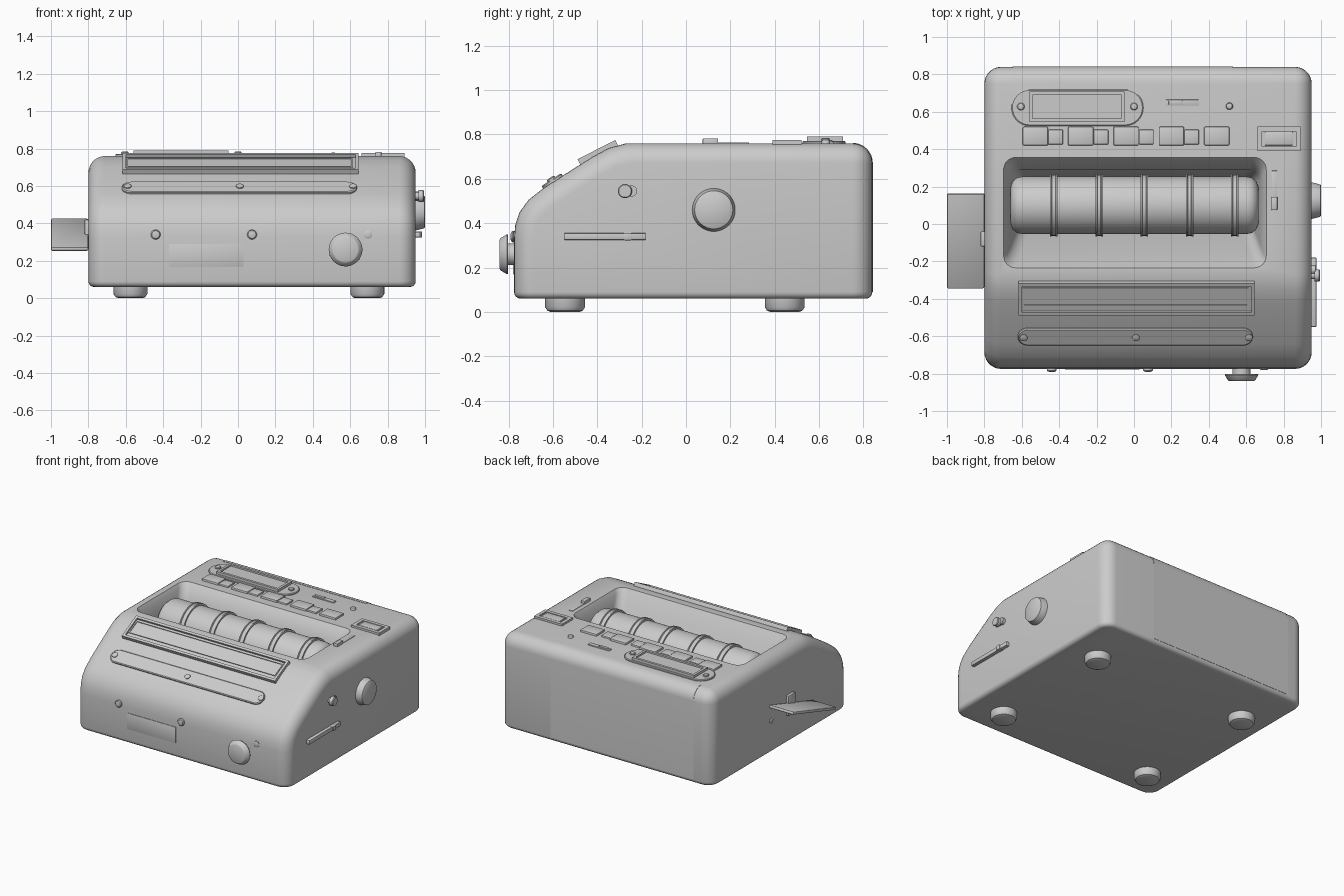
import bpy, bmesh, math
from mathutils import Matrix, Vector

if "Cube" in bpy.data.objects:
    bpy.data.objects.remove(bpy.data.objects["Cube"])


def add_mesh(name, bm, smooth=True):
    bmesh.ops.recalc_face_normals(bm, faces=bm.faces)
    me = bpy.data.meshes.new(name)
    bm.to_mesh(me)
    bm.free()
    ob = bpy.data.objects.new(name, me)
    bpy.context.collection.objects.link(ob)
    bpy.ops.object.select_all(action='DESELECT')
    bpy.context.view_layer.objects.active = ob
    ob.select_set(True)
    if smooth:
        bpy.ops.object.shade_smooth_by_angle(angle=math.radians(35))
    return ob


def box(name, xr, yr, zr, bevel=0.005, tilt=0.0):
    """Bevelled box given by ranges, tilted about x around its centre."""
    c = Vector([(r[0] + r[1]) / 2 for r in (xr, yr, zr)])
    s = [r[1] - r[0] for r in (xr, yr, zr)]
    bm = bmesh.new()
    bmesh.ops.create_cube(bm, size=1, matrix=Matrix.Diagonal((*s, 1)))
    if bevel:
        bmesh.ops.bevel(bm, geom=bm.edges[:], offset=bevel, segments=2, affect='EDGES', profile=0.5)
    bm.transform(Matrix.Translation(c) @ Matrix.Rotation(tilt, 4, 'X'))
    return add_mesh(name, bm)


def lathe(name, base, axis, profile, n=40):
    """Turned part: profile of (radius, height) along an axis from base."""
    bm = bmesh.new()
    rings = [[bm.verts.new((r * math.cos(2 * math.pi * i / n), r * math.sin(2 * math.pi * i / n), h))
              for i in range(n)] for r, h in profile]
    for a, b in zip(rings, rings[1:]):
        for i in range(n):
            bm.faces.new((a[i], a[(i + 1) % n], b[(i + 1) % n], b[i]))
    bm.faces.new(rings[0])
    bm.faces.new(rings[-1])
    q = Vector((0, 0, 1)).rotation_difference(Vector(axis))
    bm.transform(Matrix.Translation(base) @ q.to_matrix().to_4x4())
    return add_mesh(name, bm)


def rounded_rect(x0, x1, y0, y1, r, k=8):
    pts = []
    for q, (cx, cy) in enumerate(((x1 - r, y1 - r), (x0 + r, y1 - r), (x0 + r, y0 + r), (x1 - r, y0 + r))):
        for i in range(k + 1):
            a = math.pi / 2 * (q + i / k)
            pts.append((cx + r * math.cos(a), cy + r * math.sin(a)))
    return pts


def loft(name, layers, tilt=0.0, pivot=(0, 0, 0)):
    """Skin rounded rectangles (z, x0, x1, y0, y1, r) into a solid."""
    bm = bmesh.new()
    rings = [[bm.verts.new((x, y, l[0])) for x, y in rounded_rect(*l[1:])] for l in layers]
    n = len(rings[0])
    for a, b in zip(rings, rings[1:]):
        for i in range(n):
            bm.faces.new((a[i], a[(i + 1) % n], b[(i + 1) % n], b[i]))
    bm.faces.new(rings[0])
    bm.faces.new(rings[-1])
    bm.transform(Matrix.Translation(pivot) @ Matrix.Rotation(tilt, 4, 'X'))
    return add_mesh(name, bm)


def frame(name, xr, yr, z0, z1, w, tilt=0.0):
    """Rectangular frame with open middle, tilted about its centre."""
    cx, cy = sum(xr) / 2, sum(yr) / 2
    hx, hy = (xr[1] - xr[0]) / 2, (yr[1] - yr[0]) / 2 / math.cos(tilt)
    bm = bmesh.new()
    loops = []
    for a, z in ((0, z0), (0, z1), (w, z1), (w, z0)):
        loops.append([bm.verts.new((sx * (hx - a), sy * (hy - a), z - z0))
                      for sx, sy in ((-1, -1), (1, -1), (1, 1), (-1, 1))])
    for j in range(4):
        a, b = loops[j], loops[(j + 1) % 4]
        for i in range(4):
            bm.faces.new((a[i], a[(i + 1) % 4], b[(i + 1) % 4], b[i]))
    bm.transform(Matrix.Translation((cx, cy, z0)) @ Matrix.Rotation(tilt, 4, 'X'))
    return add_mesh(name, bm)


def screw(name, base, axis, r=0.02, h=0.015):
    return lathe(name, base, axis, [(r, -0.02), (r, h * 0.5), (r * 0.8, h * 0.85), (r * 0.4, h)], 20)


def prism(pts, x0, x1):
    bm = bmesh.new()
    f = bm.faces.new([bm.verts.new((x0, y, z)) for y, z in pts])
    ext = bmesh.ops.extrude_face_region(bm, geom=[f])
    bmesh.ops.translate(bm, verts=[v for v in ext['geom'] if isinstance(v, bmesh.types.BMVert)], vec=(x1 - x0, 0, 0))
    bmesh.ops.recalc_face_normals(bm, faces=bm.faces)
    return bm


# Housing: side profile swept across x, corners rounded
profile = [(0.84, 0.06), (0.84, 0.76), (-0.27, 0.76), (-0.35, 0.738), (-0.42, 0.70), (-0.5, 0.65),
           (-0.64, 0.56), (-0.71, 0.505), (-0.75, 0.45), (-0.77, 0.39), (-0.775, 0.33), (-0.775, 0.06)]
bm = prism(profile, -0.8, 0.95)
on_floor = lambda e: all(v.co.z < 0.061 for v in e.verts)
sharp = [e for e in bm.edges if e.calc_face_angle(0) > 0.6 and not on_floor(e)]
bmesh.ops.bevel(bm, geom=sharp, offset=0.09, segments=7, affect='EDGES', profile=0.5, clamp_overlap=False)
floor = [e for e in bm.edges if on_floor(e) and e.calc_face_angle(0) > 0.6]
bmesh.ops.bevel(bm, geom=floor, offset=0.03, segments=4, affect='EDGES', profile=0.5)
housing = add_mesh("housing", bm)

# Roller well with flared rim, cut from the housing
well = loft("well_cutter", [(0.40, -0.62, 0.63, -0.05, 0.25, 0.05), (0.66, -0.665, 0.675, -0.17, 0.29, 0.06),
                            (0.73, -0.68, 0.69, -0.215, 0.33, 0.06), (0.80, -0.72, 0.73, -0.26, 0.39, 0.07)])
well.hide_render = True
mod = housing.modifiers.new("well", 'BOOLEAN')
mod.object, mod.operation, mod.solver = well, 'DIFFERENCE', 'EXACT'
bpy.context.view_layer.objects.active = housing
bpy.ops.object.modifier_apply(modifier="well")
bpy.data.objects.remove(well)
housing.select_set(True)
bpy.ops.object.shade_smooth_by_angle(angle=math.radians(35))

# Back panel, a hair proud of the housing
arc = [(0.752 + 0.09 * math.cos(a), 0.672 + 0.09 * math.sin(a)) for a in [math.pi / 16 * i for i in range(9)]]
add_mesh("back_panel", prism([(0.79, 0.09), (0.842, 0.09)] + arc + [(0.752, 0.72)], -0.65, 0.53))

# Feet
for x in (-0.575, 0.692):
    for y in (-0.545, 0.445):
        lathe("foot", (x, y, 0), (0, 0, 1), [(0.065, 0), (0.08, 0.006), (0.09, 0.022), (0.09, 0.08)])

# Roller and its rings
lathe("roller", (-0.66, 0.1, 0.582), (1, 0, 0),
      [(0.10, 0), (0.13, 0.012), (0.148, 0.035), (0.153, 0.06), (0.153, 1.265), (0.148, 1.29), (0.13, 1.313), (0.10, 1.325)], 56)
for x in (-0.43, -0.187, 0.055, 0.297, 0.538):
    lathe("roller_ring", (x - 0.02, 0.1, 0.582), (1, 0, 0),
          [(0.14, 0), (0.166, 0), (0.168, 0.008), (0.163, 0.011), (0.163, 0.029), (0.168, 0.032), (0.166, 0.04), (0.14, 0.04)], 56)

# Display on the top deck
loft("display_plate", [(0.74, -0.655, 0.05, 0.525, 0.72, 0.096), (0.767, -0.655, 0.05, 0.525, 0.72, 0.096),
                       (0.771, -0.65, 0.045, 0.53, 0.715, 0.092)])
frame("display_frame", (-0.56, -0.05), (0.545, 0.708), 0.76, 0.79, 0.018)
box("display_glass", (-0.545, -0.065), (0.558, 0.695), (0.76, 0.778), 0)
for x in (-0.605, 0.0):
    screw("display_screw", (x, 0.628, 0.771), (0, 0, 1), 0.02, 0.014)

# Key row
for i in range(5):
    x = -0.595 + 0.2425 * i
    box("key", (x, x + 0.135), (0.42, 0.52), (0.74, 0.775), 0.006)
    if i < 4:
        box("key_tab", (x + 0.136, x + 0.215), (0.425, 0.505), (0.74, 0.772), 0.006)

# Top deck switches
box("switch_slot", (0.17, 0.345), (0.633, 0.665), (0.74, 0.768), 0.003)
box("switch_slider", (0.185, 0.26), (0.638, 0.66), (0.75, 0.774), 0.003)
screw("indicator", (0.51, 0.63, 0.76), (0, 0, 1), 0.019, 0.018)
frame("side_window_frame", (0.66, 0.89), (0.39, 0.52), 0.75, 0.775, 0.025)
box("side_window_pane", (0.683, 0.867), (0.41, 0.50), (0.74, 0.766), 0)
box("side_window_button", (0.70, 0.85), (0.42, 0.492), (0.75, 0.775), 0.004)
box("lever_track", (0.737, 0.765), (0.085, 0.285), (0.74, 0.764), 0.002)
box("lever_slider", (0.735, 0.767), (0.075, 0.145), (0.75, 0.782), 0.004)

# Slot bezel on the sloped front
tilt = math.radians(27)
box("slot_back", (-0.61, 0.64), (-0.48, -0.3), (0.696, 0.72), 0, tilt)
frame("slot_bezel", (-0.617, 0.645), (-0.475, -0.305), 0.705, 0.735, 0.018, tilt)
frame("slot_inner_rim", (-0.597, 0.612), (-0.432, -0.332), 0.71, 0.73, 0.008, tilt)

# Trim strip with screws
tilt = math.radians(33)
pivot = Vector((0.007, -0.6, 0.586))
loft("trim_strip", [(-0.02, -0.628, 0.628, -0.053, 0.053, 0.052), (0.008, -0.628, 0.628, -0.053, 0.053, 0.052),
                    (0.013, -0.622, 0.622, -0.047, 0.047, 0.046)], tilt, pivot)
normal = Vector((0, -math.sin(tilt), math.cos(tilt)))
for x in (-0.59, 0.01, 0.615):
    screw("trim_screw", Vector((x, pivot.y, pivot.z)) + normal * 0.013, normal, 0.02, 0.01)

# Front panel, buttons and knob
box("front_panel", (-0.37, 0.03), (-0.779, -0.76), (0.17, 0.29), 0.001)
for x in (-0.44, 0.075):
    screw("front_button", (x, -0.773, 0.34), (0, -1, 0), 0.026, 0.018)
lathe("front_knob", (0.575, -0.76, 0.26), (0, -1, 0),
      [(0.048, 0), (0.048, 0.042), (0.088, 0.042), (0.09, 0.047), (0.072, 0.077), (0.066, 0.08)], 48)
screw("front_pin", (0.695, -0.773, 0.34), (0, -1, 0), 0.022, 0.008)

# Right side dial, stud and slot bar
lathe("side_dial", (0.94, 0.125, 0.46), (1, 0, 0), [(0.097, 0), (0.097, 0.015), (0.086, 0.056), (0.08, 0.06)], 48)
lathe("side_stud", (0.94, -0.275, 0.545), (1, 0, 0), [(0.02, 0), (0.02, 0.025), (0.032, 0.025), (0.032, 0.05), (0.028, 0.055)], 24)
lathe("side_stud_base", (0.94, -0.245, 0.545), (1, 0, 0), [(0.025, 0), (0.025, 0.03)], 24)
box("side_bar", (0.93, 0.975), (-0.55, -0.18), (0.325, 0.355), 0.003)
box("side_bar_slider", (0.94, 0.983), (-0.28, -0.245), (0.323, 0.357), 0.003)

# Left side sloping tray with bracket and pin
box("side_tray", (-1.0, -0.8), (-0.355, 0.175), (0.328, 0.35), 0.008, math.atan2(0.16, 0.52))
box("tray_bracket", (-0.82, -0.79), (-0.12, -0.04), (0.27, 0.42), 0.004)
screw("side_pin", (-0.8, 0.14, 0.30), (-1, 0, 0), 0.02, 0.008)
